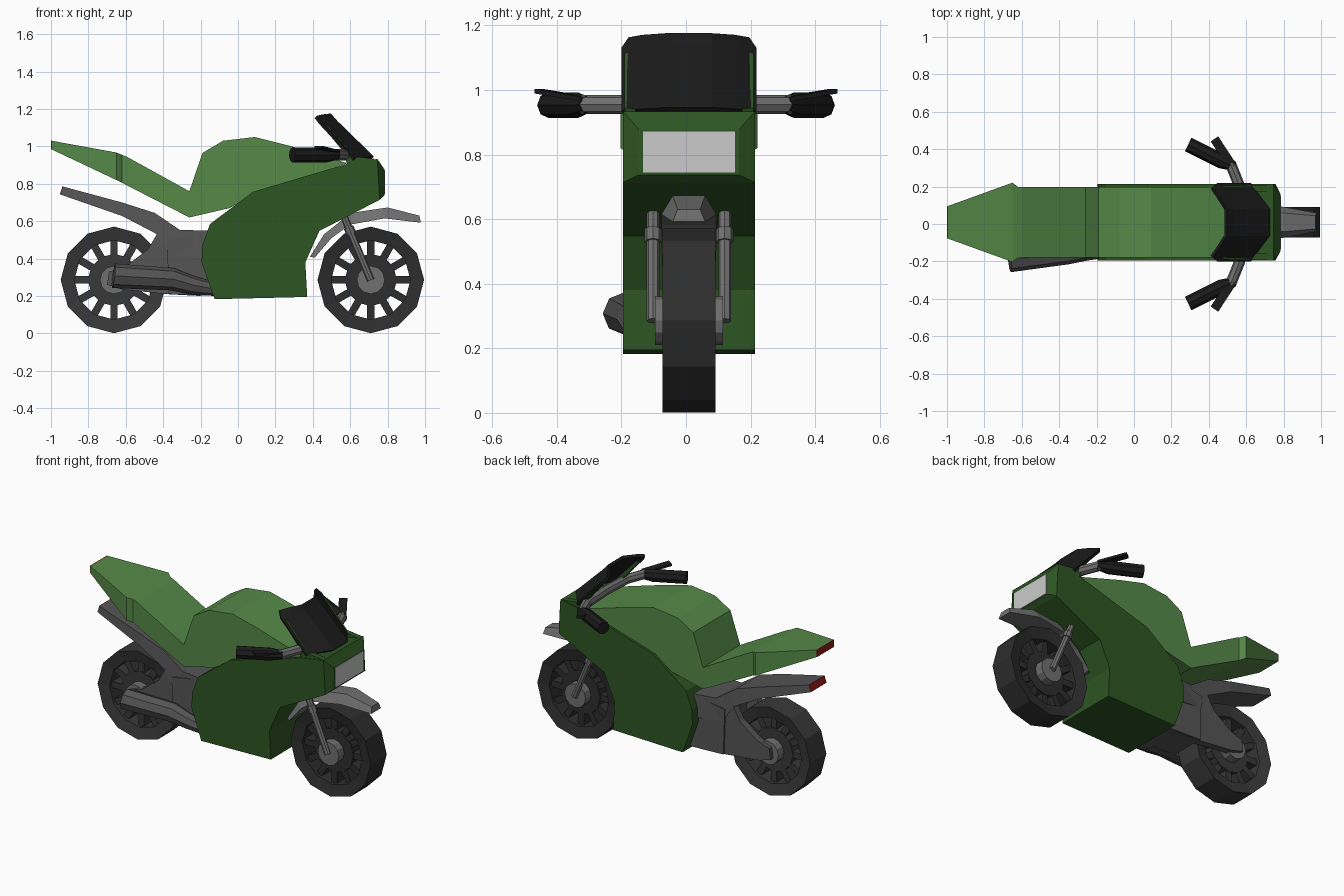
import bpy, bmesh
from math import sin, cos, pi
from mathutils import Vector

C = 0.009  # centre line of the bike in y


def mat(name, rgb):
    m = bpy.data.materials.new(name)
    m.diffuse_color = (*rgb, 1)
    return m


DARK = mat("dark_green", (0.026, 0.09, 0.016))
LIGHT = mat("light_green", (0.092, 0.25, 0.064))
BLACK = mat("black", (0.011, 0.011, 0.011))
RUBBER = mat("rubber", (0.027, 0.027, 0.027))
METAL = mat("metal", (0.09, 0.09, 0.09))
STEEL = mat("steel", (0.16, 0.16, 0.16))
RED = mat("red", (0.3, 0.01, 0.01))
LAMP = mat("lamp", (0.6, 0.6, 0.6))


def make(name, verts, faces, m):
    me = bpy.data.meshes.new(name)
    me.from_pydata([tuple(v) for v in verts], [], faces)
    bm = bmesh.new()
    bm.from_mesh(me)
    bmesh.ops.recalc_face_normals(bm, faces=bm.faces)
    bm.to_mesh(me)
    bm.free()
    me.materials.append(m)
    ob = bpy.data.objects.new(name, me)
    bpy.context.collection.objects.link(ob)
    return ob


def rings(name, rows, m, closed=False):
    """Skin a list of equal rings; cap the ends unless closed."""
    n, k = len(rows[0]), len(rows)
    faces = [(i * n + j, i * n + (j + 1) % n, (i + 1) % k * n + (j + 1) % n, (i + 1) % k * n + j)
             for i in range(k if closed else k - 1) for j in range(n)]
    if not closed:
        faces += [tuple(range(n)), tuple(range((k - 1) * n, k * n))]
    return make(name, [v for r in rows for v in r], faces, m)


def prism(name, profile, y0, y1, m):
    return rings(name, [[(x, y, z) for x, z in profile] for y in (y0, y1)], m)


def loft(name, stations, m):
    """Four-sided sections: top x, z, half width, then bottom x, z, half width."""
    return rings(name, [[(a, C + w, b), (a, C - w, b), (c, C - v, d), (c, C + v, d)]
                        for a, b, w, c, d, v in stations], m)


def tube(name, path, m, n=8):
    """Rings of radius r along path points (x, y, z, r)."""
    p = [Vector(q[:3]) for q in path]
    rot = (p[-1] - p[0]).to_track_quat('Z', 'Y')
    return rings(name, [[c + rot @ Vector((q[3] * cos(2 * pi * i / n), q[3] * sin(2 * pi * i / n), 0))
                         for i in range(n)] for c, q in zip(p, path)], m)


# wheels
def wheel(name, x, m):
    z = 0.286
    prof = [(0.285, -0.082), (0.285, 0.082), (0.212, 0.066), (0.212, -0.066)]
    rings(name + "_tire", [[(x + r * cos(i * pi / 6), C + y, z + r * sin(i * pi / 6)) for r, y in prof]
                           for i in range(12)], m, closed=True)
    tube(name + "_disc", [(x, C - 0.05, z, 0.14), (x, C + 0.05, z, 0.14)], m, 12)
    tube(name + "_hub", [(x, C - 0.105, z, 0.075), (x, C + 0.105, z, 0.075)], STEEL, 12)
    for i in range(12):
        a = i * pi / 6
        u, v = Vector((cos(a), 0, sin(a))), Vector((-sin(a), 0, cos(a)))
        c = Vector((x, C, z))
        rings(f"{name}_spoke_{i + 1}", [[c + u * r + v * s * 0.02 + Vector((0, t * 0.045, 0))
                                         for s, t in ((-1, -1), (1, -1), (1, 1), (-1, 1))]
                                        for r in (0.12, 0.225)], m)


wheel("front_wheel", 0.71, RUBBER)
wheel("rear_wheel", -0.663, mat("rear_rubber", (0.04, 0.04, 0.04)))

# fairing and nose
prism("fairing", [(-0.195, 0.38), (-0.19, 0.475), (-0.15, 0.585), (0.08, 0.757), (0.585, 0.907),
                  (0.745, 0.933), (0.757, 0.714), (0.435, 0.548), (0.36, 0.38), (0.37, 0.195),
                  (-0.125, 0.183)], C - 0.204, C + 0.204, DARK)
loft("nose", [(0.745, 0.933, 0.204, 0.757, 0.714, 0.204),
              (0.782, 0.878, 0.155, 0.782, 0.737, 0.155)], DARK)
prism("headlight", [(0.77, 0.872), (0.786, 0.872), (0.786, 0.745), (0.77, 0.745)],
      C - 0.142, C + 0.142, LAMP)

# windshield with green side cheeks
half = [[(0.205, 0.62, 0.93), (0.155, 0.655, 0.935), (0.07, 0.72, 0.94)],
        [(0.205, 0.44, 1.125), (0.155, 0.475, 1.125), (0.07, 0.525, 1.13)],
        [(0.183, 0.415, 1.157), (0.14, 0.445, 1.165), (0.07, 0.49, 1.17)]]
pts = [(x, C + s * y, z) for row in half for s, seq in ((1, row), (-1, row[::-1])) for y, x, z in seq]
shield = make("windshield", pts, [(i * 6 + j, i * 6 + j + 1, i * 6 + j + 7, i * 6 + j + 6)
                                  for i in range(2) for j in range(5)], BLACK)
sol = shield.modifiers.new("thickness", 'SOLIDIFY')
sol.thickness = 0.018
sol.offset = 0
for s in (-1, 1):
    prism("windshield_cheek", [(0.445, 1.115), (0.475, 1.115), (0.63, 0.945), (0.735, 0.933),
                               (0.585, 0.9), (0.56, 0.975)], C + s * 0.165, C + s * 0.2, DARK)

# tank with seat, and tail
prism("tank_and_seat", [(-0.62, 0.955), (-0.595, 0.945), (-0.26, 0.76), (-0.19, 0.965), (-0.08, 1.03),
                        (0.09, 1.05), (0.27, 1.005), (0.585, 0.91), (0.08, 0.74), (-0.045, 0.67),
                        (-0.26, 0.62), (-0.62, 0.805)], C - 0.189, C + 0.189, LIGHT)
loft("tail", [(-0.62, 0.955, 0.189, -0.62, 0.805, 0.189), (-0.65, 0.967, 0.212, -0.65, 0.82, 0.212),
              (-0.995, 1.03, 0.087, -0.995, 0.983, 0.087)], LIGHT)
loft("tail_light", [(-0.995, 1.03, 0.087, -0.995, 0.983, 0.087),
                    (-1.0, 1.031, 0.085, -1.0, 0.985, 0.085)], RED)

# rear mudguard, frame and swingarm
loft("rear_mudguard", [(-0.935, 0.785, 0.08, -0.948, 0.742, 0.08), (-0.62, 0.70, 0.11, -0.62, 0.628, 0.12),
                       (-0.447, 0.645, 0.12, -0.436, 0.532, 0.13), (-0.31, 0.553, 0.13, -0.36, 0.42, 0.14),
                       (-0.16, 0.55, 0.15, -0.16, 0.4, 0.15)], METAL)
loft("rear_light", [(-0.935, 0.785, 0.08, -0.948, 0.742, 0.08),
                    (-0.939, 0.787, 0.078, -0.952, 0.744, 0.078)], RED)
prism("engine_frame", [(-0.38, 0.5), (-0.16, 0.54), (-0.1, 0.2), (-0.37, 0.21)], C - 0.14, C + 0.14, METAL)
for s in (-1, 1):
    prism("swingarm", [(-0.38, 0.53), (-0.435, 0.53), (-0.48, 0.45), (-0.6, 0.36), (-0.69, 0.33),
                       (-0.7, 0.26), (-0.62, 0.235), (-0.38, 0.21), (-0.2, 0.2), (-0.2, 0.5)],
          C + s * 0.085, C + s * 0.13, METAL)

# exhaust
tube("exhaust", [(-0.665, -0.192, 0.308, 0.066), (-0.35, -0.155, 0.29, 0.06),
                 (-0.25, -0.145, 0.26, 0.05), (-0.1, -0.14, 0.232, 0.034)], METAL, 8)

# front fender and forks
loft("front_fender", [(0.385, 0.41, 0.055, 0.41, 0.405, 0.08), (0.46, 0.53, 0.055, 0.5, 0.51, 0.085),
                      (0.605, 0.645, 0.055, 0.6, 0.582, 0.085), (0.8, 0.673, 0.05, 0.785, 0.615, 0.085),
                      (0.97, 0.63, 0.035, 0.977, 0.592, 0.05)], STEEL)
for s in (-1, 1):
    y = C + s * 0.111
    tube("fork", [(0.71, y, 0.285, 0.02), (0.535, y, 0.70, 0.02)], STEEL)
    tube("fork_collar", [(0.607, y, 0.53, 0.027), (0.591, y, 0.568, 0.027)], STEEL)

# handlebars, grips and levers
for s in (-1, 1):
    tube("handlebar", [(0.575, 0, 0.955, 0.03), (0.565, s * 0.2, 0.955, 0.03),
                       (0.515, s * 0.325, 0.955, 0.03)], STEEL)
    tube("grip", [(0.535, s * 0.308, 0.955, 0.026), (0.47, s * 0.335, 0.953, 0.04),
                  (0.29, s * 0.425, 0.953, 0.04)], BLACK)
    d = Vector((0.02, s * 0.014, 0))
    a, b = Vector((0.525, s * 0.31, 0.972)), Vector((0.43, s * 0.455, 0.996))
    t = Vector((0, 0, 0.007))
    rings("brake_lever", [[p + d - t, p + d + t, p - d + t, p - d - t] for p in (a, b)], BLACK)
